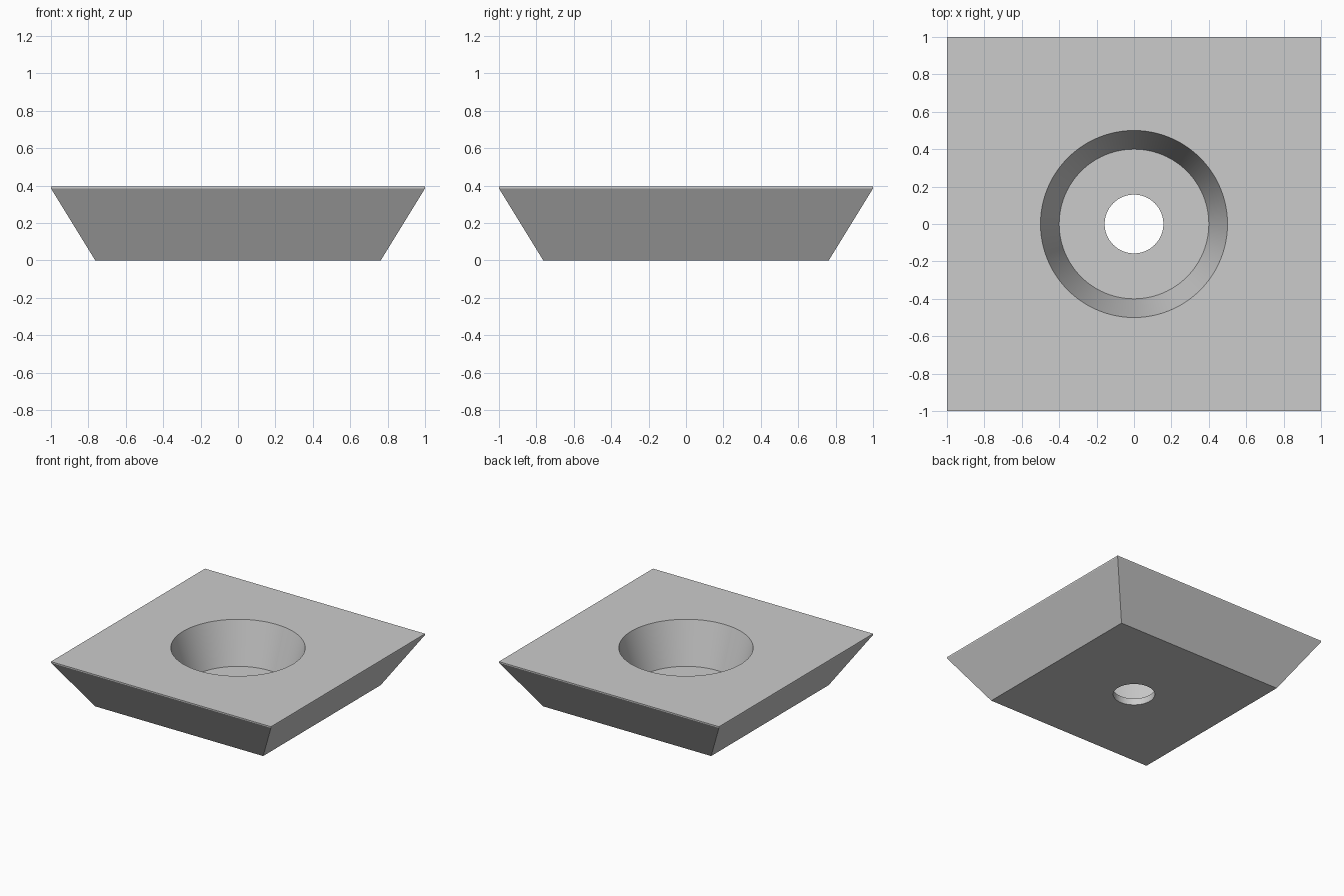
import bpy
import bmesh
import math

cube = bpy.data.objects.get("Cube")
if cube:
    bpy.data.objects.remove(cube, do_unlink=True)

TOP, LIP, FLOOR = 0.395, 0.385, 0.055
RIM_R, FLOOR_R, HOLE_R = 0.5, 0.4, 0.157
SIDES = 96

grey = bpy.data.materials.new("light grey")
grey.use_nodes = True
colour = (0.6, 0.6, 0.6, 1)
grey.diffuse_color = colour
grey.node_tree.nodes["Principled BSDF"].inputs["Base Color"].default_value = colour


def stack(name, sections, sides, turn=0.0):
    """Closed solid through regular polygon sections given as (radius, z)."""
    bm = bmesh.new()
    rings = []
    for radius, z in sections:
        angles = [turn + math.tau * i / sides for i in range(sides)]
        rings.append([bm.verts.new((radius * math.cos(a), radius * math.sin(a), z))
                      for a in angles])
    for low, high in zip(rings, rings[1:]):
        for i in range(sides):
            j = (i + 1) % sides
            bm.faces.new((low[i], low[j], high[j], high[i]))
    bm.faces.new(rings[0][::-1])
    bm.faces.new(rings[-1])
    mesh = bpy.data.meshes.new(name)
    bm.to_mesh(mesh)
    bm.free()
    obj = bpy.data.objects.new(name, mesh)
    bpy.context.collection.objects.link(obj)
    mesh.materials.append(grey)
    return obj


# Square block with sloping sides and a thin upright lip at the top
diag = math.sqrt(2)
block = stack("tapered_block",
              [(0.763 * diag, 0), (diag, LIP), (diag, TOP)], 4, math.pi / 4)

# Conical pocket with a through hole in its floor
slope = (RIM_R - FLOOR_R) / (TOP - FLOOR)
cutter = stack("pocket_cutter",
               [(HOLE_R, -0.1), (HOLE_R, FLOOR), (FLOOR_R, FLOOR),
                (RIM_R + 0.1 * slope, TOP + 0.1)], SIDES)
cutter.hide_render = True

cut = block.modifiers.new("pocket", "BOOLEAN")
cut.operation = "DIFFERENCE"
cut.solver = "EXACT"
cut.object = cutter

bpy.ops.object.select_all(action="DESELECT")
bpy.context.view_layer.objects.active = block
block.select_set(True)
bpy.ops.object.modifier_apply(modifier=cut.name)
bpy.data.objects.remove(cutter, do_unlink=True)

# Round walls smooth, edges sharp
bpy.ops.object.shade_smooth_by_angle(angle=math.radians(20))
